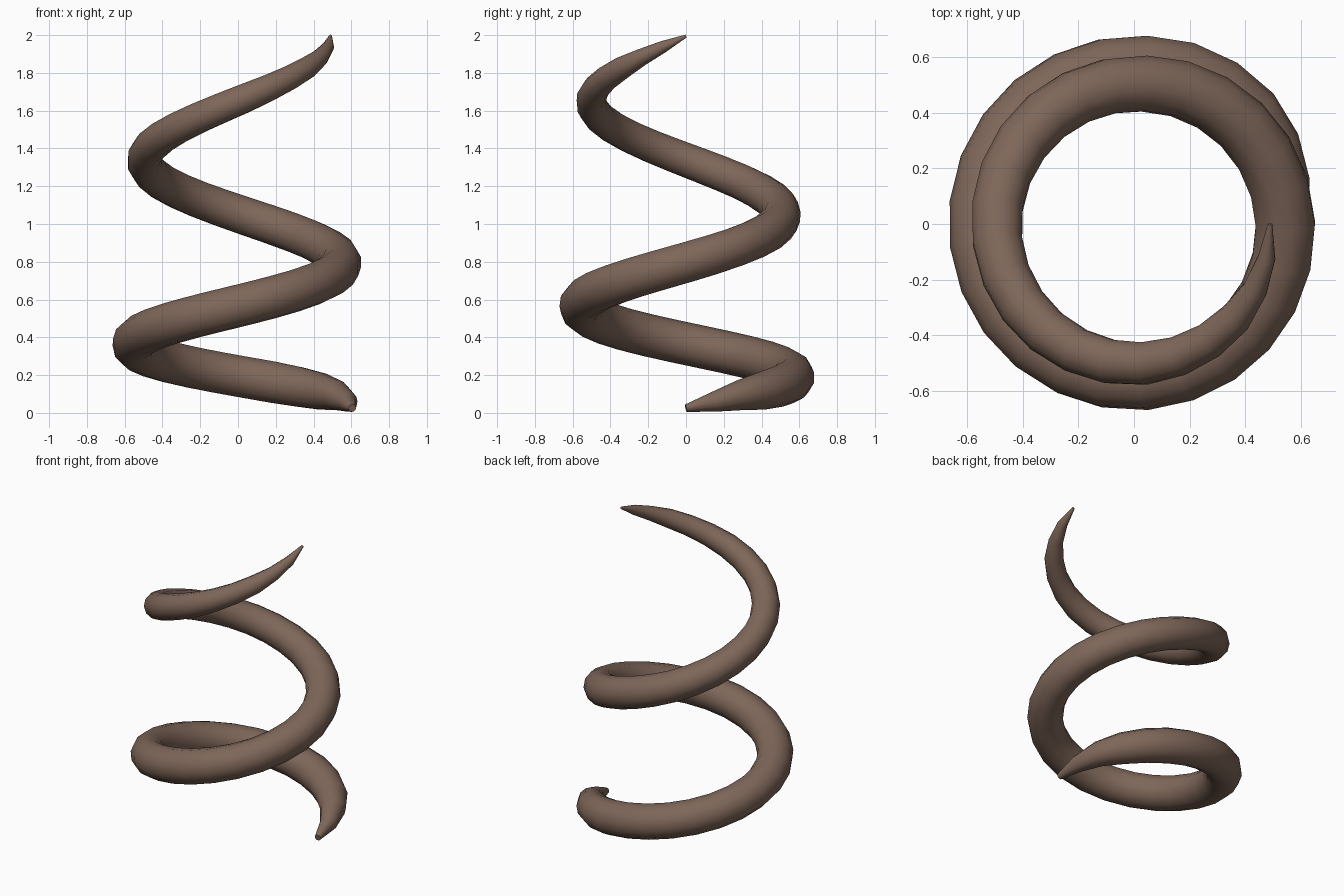
import bpy
from math import sin, cos, pi

if "Cube" in bpy.data.objects:
    bpy.data.objects.remove(bpy.data.objects["Cube"])

SEGMENTS, SIDES, TURNS = 50, 12, 2

# (position along coil, value) keys: coil radius and tube thickness
COIL = [(0, .60), (.125, .568), (.25, .56), (.375, .56), (.5, .54),
        (.625, .505), (.75, .50), (.875, .504), (1, .485)]
TUBE = [(0, .02), (.03, .07), (.06, .10), (.09, .113), (.375, .113), (.5, .11),
        (.625, .103), (.75, .093), (.875, .08), (.94, .06), (.98, .032), (1, .008)]


def lerp(keys, t):
    for (a, va), (b, vb) in zip(keys, keys[1:]):
        if t <= b:
            return va + (vb - va) * (t - a) / (b - a)
    return keys[-1][1]


def height(t):
    # the pitch widens towards the top
    return .05 + 1.04 * t + .905 * t * t - .025 * max(0, 1 - t / .04)


# tapered vine swept along a rising spiral
curve = bpy.data.curves.new("spiral_vine", 'CURVE')
curve.dimensions = '3D'
curve.bevel_depth = 1.0
curve.bevel_resolution = SIDES // 2 - 2
curve.use_fill_caps = True
spline = curve.splines.new('POLY')
spline.points.add(SEGMENTS)
for i, p in enumerate(spline.points):
    t = i / SEGMENTS
    a, r = TURNS * 2 * pi * t, lerp(COIL, t)
    p.co = (r * cos(a) + .005, r * sin(a), height(t), 1)
    p.radius = lerp(TUBE, t)
vine = bpy.data.objects.new("spiral_vine", curve)
bpy.context.collection.objects.link(vine)

# one flat colour, smooth surface
brown = bpy.data.materials.new("brown bark")
brown.diffuse_color = (.21, .134, .10, 1)
brown.use_nodes = True
brown.node_tree.nodes["Principled BSDF"].inputs["Base Color"].default_value = brown.diffuse_color
curve.materials.append(brown)
bpy.context.view_layer.objects.active = vine
vine.select_set(True)
bpy.ops.object.convert(target='MESH')
bpy.ops.object.shade_smooth()
